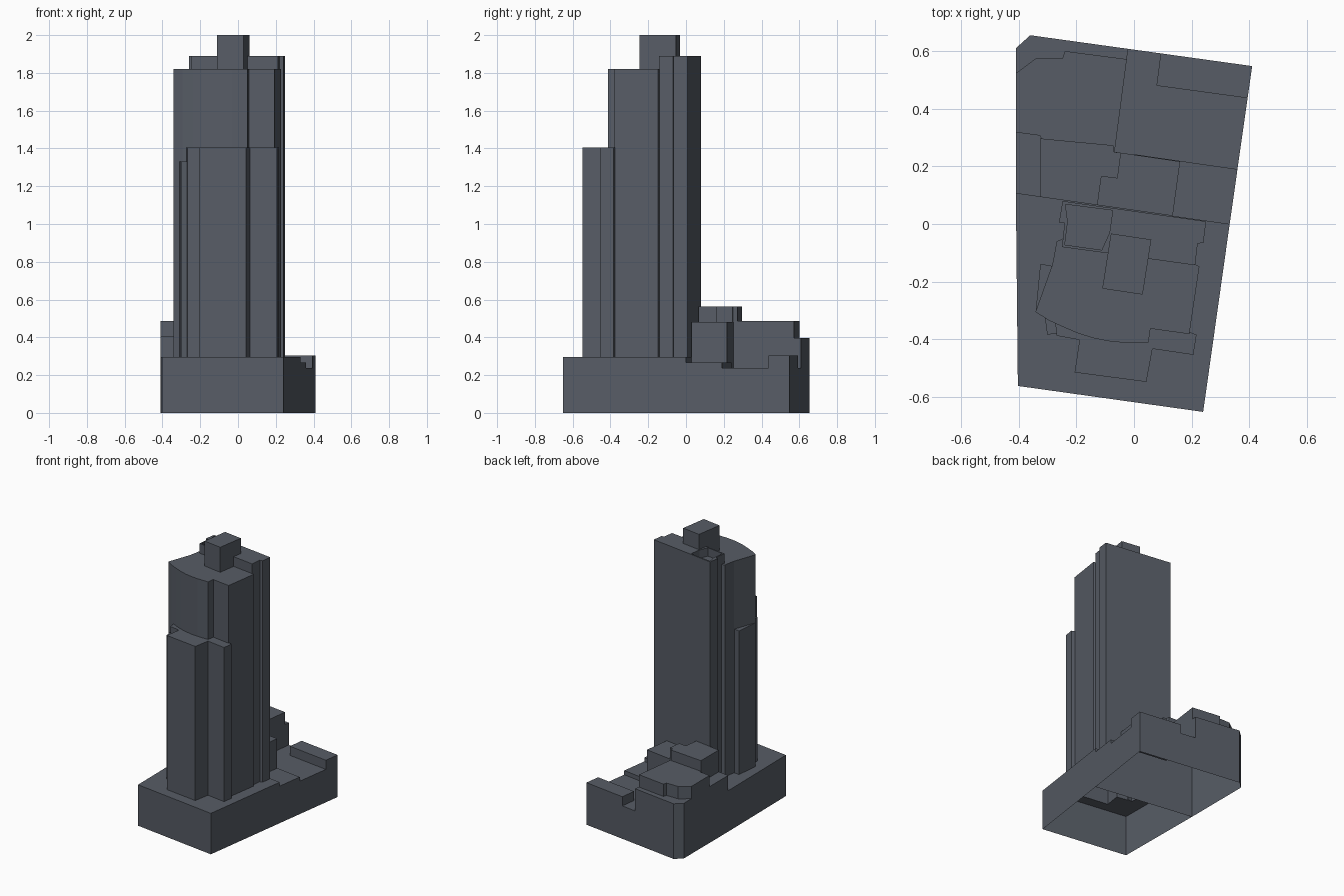
import bpy, bmesh

if "Cube" in bpy.data.objects:
    bpy.data.objects.remove(bpy.data.objects["Cube"])

stone = bpy.data.materials.new("dark_slate")
stone.diffuse_color = (0.095, 0.108, 0.132, 1)
stone.use_nodes = True
stone.node_tree.nodes["Principled BSDF"].inputs["Base Color"].default_value = stone.diffuse_color


def prism(name, pts, z0, z1):
    """Vertical prism from a plan outline."""
    bm = bmesh.new()
    base = bm.faces.new([bm.verts.new((x, y, z0)) for x, y in pts])
    top = bmesh.ops.extrude_face_region(bm, geom=[base])["geom"]
    for v in top:
        if isinstance(v, bmesh.types.BMVert):
            v.co.z = z1
    bmesh.ops.recalc_face_normals(bm, faces=bm.faces)
    me = bpy.data.meshes.new(name)
    bm.to_mesh(me)
    bm.free()
    ob = bpy.data.objects.new(name, me)
    bpy.context.collection.objects.link(ob)
    return ob


def combine(target, other, op="UNION"):
    """Boolean the second part into the first and discard it."""
    m = target.modifiers.new("join", "BOOLEAN")
    m.operation, m.solver, m.object = op, "EXACT", other
    dg = bpy.context.evaluated_depsgraph_get()
    me = bpy.data.meshes.new_from_object(target.evaluated_get(dg))
    target.modifiers.clear()
    target.data = me
    bpy.data.objects.remove(other)


def finish(ob):
    """Open the underside and colour the shell."""
    bm = bmesh.new()
    bm.from_mesh(ob.data)
    low = [f for f in bm.faces if all(v.co.z < 0.001 for v in f.verts)]
    bmesh.ops.delete(bm, geom=low, context="FACES")
    bm.to_mesh(ob.data)
    bm.free()
    ob.data.materials.clear()
    ob.data.materials.append(stone)


# Front podium
tower = prism("tower_and_podium",
              [(-.41, .106), (-.403, -.562), (.24, -.652), (.332, 0)], 0, .295)

# Tower volumes: outline, start height, top height
volumes = [
    # rear slab with stepped ends
    ("rear_slab", [(-.248, .080), (-.26, .006), (-.241, .003), (-.25, -.08),
                   (.053, -.121), (.212, -.143), (.221, -.068), (.241, -.065),
                   (.25, .009)], .10, 1.89),
    # main shaft with bowed front
    ("main_shaft", [(-.268, -.06), (-.283, -.14), (-.342, -.305), (-.295, -.335),
                    (-.24, -.36), (-.19, -.381), (-.137, -.397), (-.085, -.407),
                    (-.033, -.412), (.05, -.412), (.057, -.363), (.192, -.382),
                    (.227, -.147), (.19, -.13), (-.2, -.03)], .11, 1.82),
    # lower front bay
    ("front_bay", [(.217, -.384), (.206, -.454), (.064, -.433), (.043, -.548),
                   (-.206, -.515), (-.189, -.402), (-.268, -.388), (-.276, -.32),
                   (.0, -.33), (.1, -.34)], .12, 1.405),
    # small left bays
    ("corner_bay", [(-.31, -.318), (-.301, -.384), (-.25, -.378), (-.25, -.3)],
     .13, 1.33),
    ("side_bay", [(-.325, -.138), (-.26, -.15), (-.29, -.28), (-.341, -.302)],
     .14, 1.33),
    # rooftop plant room
    ("roof_box", [(-.08, -.033), (.06, -.054), (.03, -.245), (-.11, -.224)],
     1.6, 2.0),
]
for v in volumes:
    combine(tower, prism(*v))
# Roof recess behind a thin parapet
combine(tower, prism("recess", [(-.238, .068), (-.074, .047), (-.085, -.03),
                                (-.112, -.09), (-.24, -.072), (-.23, .008)],
                     1.83, 1.95), "DIFFERENCE")
finish(tower)

# Rear annex: oversized blocks, trimmed at the end to the site outline
annex = prism("rear_annex", [(-.7, -.3), (.7, -.3), (.7, .9), (-.7, .9)], -.1, .237)
blocks = [
    ("right_rear", [(.078, .48), (.393, .437), (.6, .41), (.6, .8), (.12, .8)],
     -.09, .303),
    ("right_front", [(.0, .242), (.36, .19), (.6, .156), (.6, -.2), (0, -.2)],
     -.08, .267),
    ("left_ledge", [(-.6, .45), (-.06, .33), (-.024, .58), (.005, .8), (-.6, .8)],
     -.07, .397),
    ("left_strip", [(-.6, .4), (-.6, -.2), (-.25, -.2), (-.25, .28), (-.3, .4)],
     -.06, .405),
    ("inner_block", [(-.2, .269), (-.045, .247), (.16, .217), (.134, .026),
                     (.105, -.2), (-.2, -.2)], -.05, .48),
    ("left_block", [(-.6, .341), (-.41, .318), (-.327, .307), (-.3, .25),
                    (-.07, .23), (-.025, .572), (-.24, .6), (-.248, .575),
                    (-.34, .575), (-.41, .523), (-.6, .38)], -.04, .486),
    ("tall_block", [(-.327, .297), (-.072, .273), (-.07, .25), (-.045, .247),
                    (-.057, .158), (-.113, .165), (-.127, .064), (-.165, -.2),
                    (-.327, -.2)], -.03, .562),
]
for b in blocks:
    combine(annex, prism(*b))
combine(annex, prism("site", [(-.41, .106), (.332, 0), (.41, .548), (-.36, .655),
                              (-.41, .61)], 0, 1), "INTERSECT")
finish(annex)
